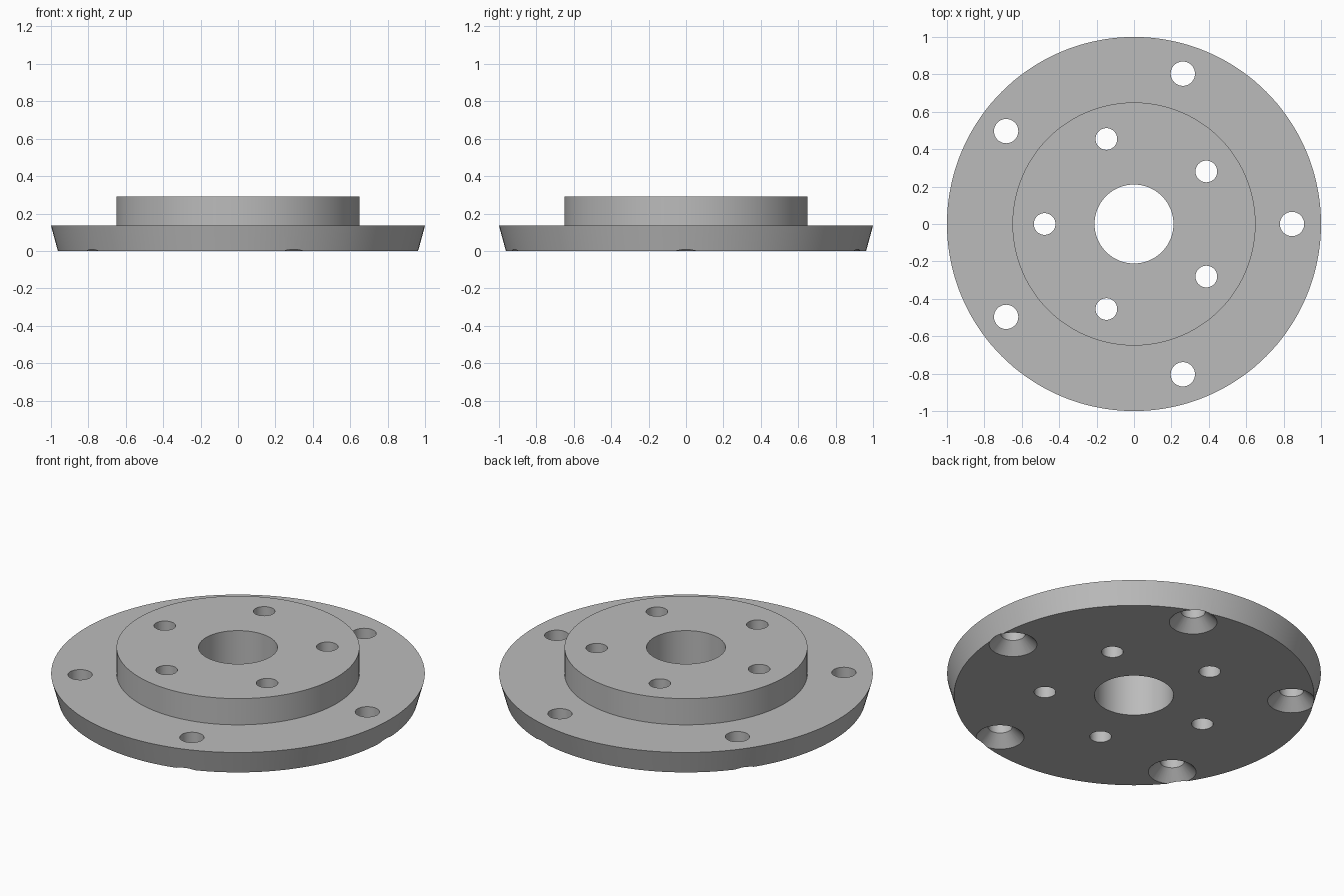
import bpy, bmesh, math
from mathutils import Matrix, Vector

cube = bpy.data.objects.get("Cube")
if cube:
    bpy.data.objects.remove(cube, do_unlink=True)

PLATE_TOP, BOSS_TOP = 0.135, 0.29
BORE = 0.211

metal = bpy.data.materials.new("grey metal")
metal.use_nodes = True
colour = (0.5, 0.5, 0.5, 1)
metal.diffuse_color = colour
metal.node_tree.nodes["Principled BSDF"].inputs["Base Color"].default_value = colour


def lathe(bm, profile, steps, centre=(0, 0, 0)):
    """Spin a closed (radius, z) outline about a vertical axis."""
    offset = Vector(centre)
    verts = [bm.verts.new(Vector((r, 0, z)) + offset) for r, z in profile]
    edges = [bm.edges.new((v, verts[(i + 1) % len(verts)]))
             for i, v in enumerate(verts)
             if not profile[i][0] == profile[(i + 1) % len(verts)][0] == 0]
    bmesh.ops.spin(bm, geom=verts + edges, cent=offset, axis=(0, 0, 1),
                   angle=math.tau, steps=steps, use_merge=True)
    bmesh.ops.remove_doubles(bm, verts=bm.verts[:], dist=1e-5)


def finish(bm, name):
    bmesh.ops.recalc_face_normals(bm, faces=bm.faces[:])
    mesh = bpy.data.meshes.new(name)
    bm.to_mesh(mesh)
    bm.free()
    obj = bpy.data.objects.new(name, mesh)
    bpy.context.collection.objects.link(obj)
    mesh.materials.append(metal)
    return obj


# Flange body: tapered plate, raised boss and central bore
bm = bmesh.new()
lathe(bm, [(BORE, 0), (0.963, 0), (1, PLATE_TOP), (0.65, PLATE_TOP),
           (0.65, BOSS_TOP), (BORE, BOSS_TOP)], 144)
flange = finish(bm, "flange")

# Cutters: plain boss holes, and plate holes countersunk from below
plain = [(0, -0.1), (0.058, -0.1), (0.058, 0.4), (0, 0.4)]
countersunk = [(0, -0.02), (0.148, -0.02), (0.065, 0.063), (0.065, 0.4), (0, 0.4)]
bm = bmesh.new()
for profile, radius, start in ((plain, 0.478, 36), (countersunk, 0.845, 0)):
    for k in range(5):
        turn = Matrix.Rotation(math.radians(start + 72 * k), 3, "Z")
        lathe(bm, profile, 48, turn @ Vector((radius, 0, 0)))
cutter = finish(bm, "hole_cutter")
cutter.hide_render = True

# Cut the holes, then drop the cutter
cut = flange.modifiers.new("holes", "BOOLEAN")
cut.operation = "DIFFERENCE"
cut.solver = "EXACT"
cut.object = cutter
bpy.ops.object.select_all(action="DESELECT")
bpy.context.view_layer.objects.active = flange
flange.select_set(True)
bpy.ops.object.modifier_apply(modifier=cut.name)
bpy.data.objects.remove(cutter, do_unlink=True)
bpy.ops.object.shade_smooth_by_angle(angle=math.radians(25))
